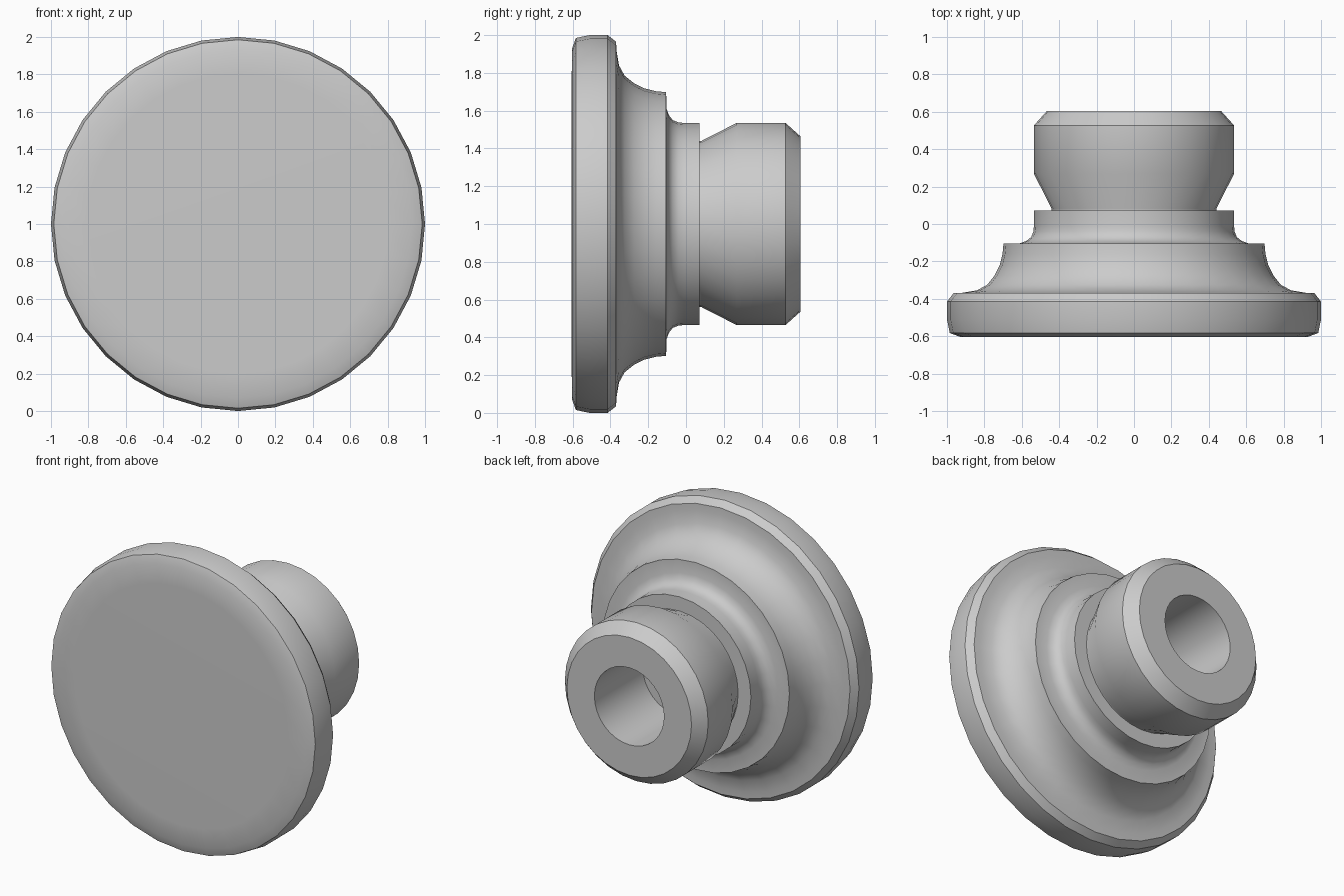
import bpy, bmesh, math

if "Cube" in bpy.data.objects:
    bpy.data.objects.remove(bpy.data.objects["Cube"], do_unlink=True)

SIDES = 32

grey = bpy.data.materials.new("plain grey")
grey.use_nodes = True
grey.diffuse_color = (0.6, 0.6, 0.6, 1)
grey.node_tree.nodes["Principled BSDF"].inputs["Base Color"].default_value = (0.6, 0.6, 0.6, 1)


def lathe(name, profile):
    """Turn (radius, y) points about the y axis at z = 1; radius 0 closes an end."""
    bm = bmesh.new()
    rings = []
    for r, y in profile:
        count = SIDES if r else 1
        rings.append([bm.verts.new((r * math.sin(a), y, 1 + r * math.cos(a)))
                      for a in (math.tau * i / SIDES for i in range(count))])
    for a, b in zip(rings, rings[1:]):
        for i in range(SIDES):
            j = (i + 1) % SIDES
            corners = [a[i % len(a)], a[j % len(a)], b[j % len(b)], b[i % len(b)]]
            bm.faces.new(list(dict.fromkeys(corners)))
    bmesh.ops.recalc_face_normals(bm, faces=bm.faces)
    mesh = bpy.data.meshes.new(name)
    bm.to_mesh(mesh)
    bm.free()
    mesh.materials.append(grey)
    obj = bpy.data.objects.new(name, mesh)
    bpy.context.collection.objects.link(obj)
    bpy.ops.object.select_all(action="DESELECT")
    obj.select_set(True)
    bpy.context.view_layer.objects.active = obj
    bpy.ops.object.shade_smooth_by_angle(angle=math.radians(30))
    return obj


# Front disc with a softened face and chamfered back rim
disc = [(0, -0.605), (0.8, -0.605), (0.93, -0.603), (0.985, -0.583),
        (1.0, -0.51), (1.0, -0.415), (0.965, -0.37)]

# Wide flared step
flare = [(0.92, -0.368), (0.84, -0.355), (0.785, -0.325), (0.745, -0.275),
         (0.718, -0.22), (0.703, -0.16), (0.698, -0.105)]

# Narrow collar with a small fillet at its foot
collar = [(0.61, -0.103), (0.575, -0.09), (0.55, -0.07), (0.538, -0.04),
          (0.535, -0.01), (0.535, 0.072)]

# Rear plug: undercut neck, barrel, chamfer and blind hole
plug = [(0.44, 0.072), (0.44, 0.082), (0.535, 0.268), (0.535, 0.527),
        (0.465, 0.605), (0.26, 0.605), (0.26, 0.09), (0, 0.09)]

lathe("turned_knob", disc + flare + collar + plug)
